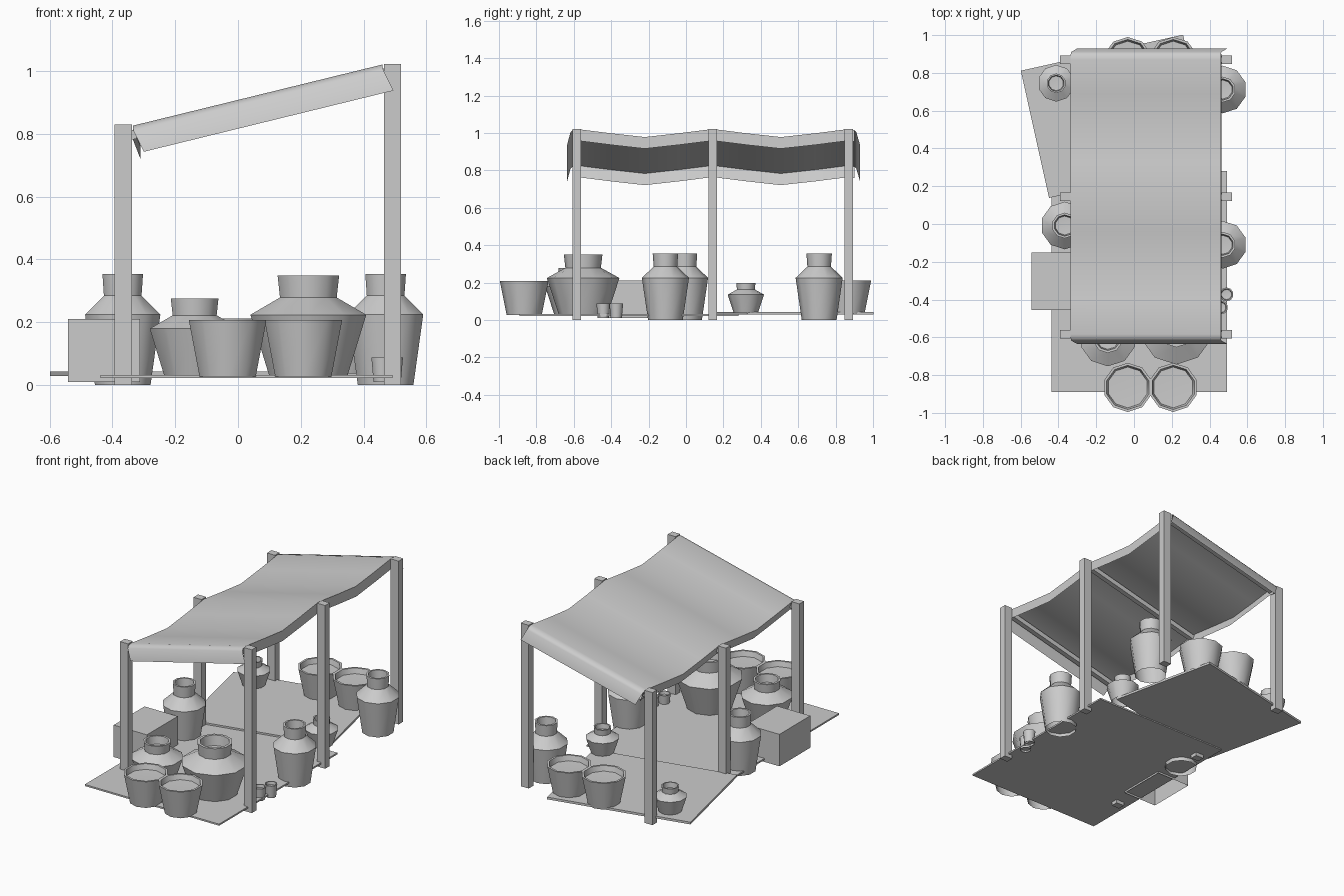
import bpy, bmesh, math
from mathutils import Matrix, Vector

if "Cube" in bpy.data.objects:
    bpy.data.objects.remove(bpy.data.objects["Cube"])


def finish(bm, name, smooth=None):
    me = bpy.data.meshes.new(name)
    bm.to_mesh(me)
    bm.free()
    ob = bpy.data.objects.new(name, me)
    bpy.context.collection.objects.link(ob)
    if smooth:
        bpy.ops.object.select_all(action='DESELECT')
        ob.select_set(True)
        bpy.context.view_layer.objects.active = ob
        bpy.ops.object.shade_smooth_by_angle(angle=math.radians(smooth))
    return ob


def box(name, center, size, axis='Z', angle=0.0, open_bottom=False):
    bm = bmesh.new()
    bmesh.ops.create_cube(bm, size=1)
    if open_bottom:
        low = [f for f in bm.faces if f.normal.z < -0.5]
        bmesh.ops.delete(bm, geom=low, context='FACES_ONLY')
    m = Matrix.Translation(center) @ Matrix.Rotation(angle, 4, axis) @ Matrix.Diagonal((*size, 1))
    bm.transform(m)
    return finish(bm, name)


def vessel(name, profile, loc, scale=1.0, sides=10):
    # ten-sided lathe: open base, shallow inside closed by a fan
    bm = bmesh.new()
    rings = []
    for r, z in profile:
        ring = []
        for i in range(sides):
            a = math.pi / 2 + math.tau * i / sides
            ring.append(bm.verts.new((r * math.cos(a), r * math.sin(a), z)))
        rings.append(ring)
    for a, b in zip(rings, rings[1:]):
        for i in range(sides):
            j = (i + 1) % sides
            bm.faces.new((a[i], a[j], b[j], b[i]))
    tip = bm.verts.new((0, 0, profile[-1][1] - 0.004))
    for i in range(sides):
        bm.faces.new((rings[-1][i], rings[-1][(i + 1) % sides], tip))
    bm.transform(Matrix.Translation(loc) @ Matrix.Scale(scale, 4))
    return finish(bm, name, 40)


def add_grid(bm, rows):
    vs = [[bm.verts.new(p) for p in row] for row in rows]
    for a, b in zip(vs, vs[1:]):
        for i in range(len(a) - 1):
            bm.faces.new((a[i], a[i + 1], b[i + 1], b[i]))


# Posts: low row on the left, tall row on the right
POST_Y = (-0.583, 0.143, 0.870)
for n, y in enumerate(POST_Y):
    for side, x, h in (("left", -0.365, 0.83), ("right", 0.492, 1.022)):
        box(f"{side}_post_{n}", (x, y, h / 2), (0.055, 0.045, h))

# Slanted beams under the cloth
SLOPE = 0.245
for n, y in enumerate(POST_Y):
    box(f"roof_beam_{n}", (0.063, y, 0.895), (0.86, 0.03, 0.03), 'Y', -math.atan(SLOPE))

# Sagging awning cloth, end flaps and short side hems
def roof(x, dz=0.0):
    return 0.826 + SLOPE * (x + 0.335) + dz


XS = (-0.335, -0.07, 0.195, 0.46)
body = [(-0.605, -0.006), (-0.583, 0.0), (-0.40, -0.023), (-0.22, -0.043), (-0.04, -0.023),
        (0.143, 0.0), (0.325, -0.023), (0.507, -0.043), (0.69, -0.023), (0.870, 0.0), (0.90, -0.006)]
rows = [[(x + 0.035, -0.635, roof(x, -0.083)) for x in XS]]
rows.append([(x + 0.003, -0.618, roof(x, -0.018)) for x in XS])
rows += [[(x, y, roof(x, dz)) for x in XS] for y, dz in body]
rows.append([(x + 0.003, 0.911, roof(x, -0.018)) for x in XS])
rows.append([(x + 0.035, 0.930, roof(x, -0.083)) for x in XS])
bm = bmesh.new()
add_grid(bm, rows)
for x, lean in ((XS[0], 0.024), (XS[-1], 0.004)):
    add_grid(bm, [[(x, y, roof(x, dz)), (x + lean, y, roof(x, dz - 0.062))] for y, dz in body])
bmesh.ops.remove_doubles(bm, verts=bm.verts, dist=0.0005)
bmesh.ops.recalc_face_normals(bm, faces=bm.faces)
finish(bm, "awning_cloth", 45)

# Ground mats and the crate
box("front_mat", (0.027, -0.305, 0.027), (0.93, 1.17, 0.010))
box("back_mat", (-0.095, 0.57, 0.036), (0.88, 0.69, 0.014), 'Z', math.radians(12.5))
box("crate", (-0.427, -0.303, 0.11), (0.23, 0.305, 0.20), open_bottom=True)

# Vessel profiles: radius, height
BUCKET = [(0.094, 0), (0.130, 0.18), (0.117, 0.18), (0.108, 0.148)]
TALL = [(0.093, 0), (0.126, 0.225), (0.063, 0.285), (0.068, 0.354), (0.056, 0.354), (0.050, 0.29)]
WIDE = [(0.130, 0), (0.194, 0.197), (0.095, 0.252), (0.103, 0.322), (0.086, 0.322), (0.078, 0.26)]
CUP = [(0.030, 0), (0.037, 0.078), (0.030, 0.078), (0.027, 0.06)]

for n, (x, y, z) in enumerate([(-0.033, -0.865, 0.027), (0.208, -0.865, 0.027),
                               (-0.033, 0.860, 0.032), (0.208, 0.860, 0.032)]):
    vessel(f"bucket_{n}", BUCKET, (x, y, z))
for n, (x, y) in enumerate([(-0.367, -0.008), (0.470, -0.110), (0.470, 0.712)]):
    vessel(f"tall_jar_{n}", TALL, (x, y, 0))
for n, (x, y, z, s) in enumerate([(0.224, -0.55, 0.027, 1.0), (-0.138, -0.603, 0.027, 0.775),
                                  (0.355, 0.32, 0.037, 0.5), (-0.412, 0.745, 0.037, 0.5)]):
    vessel(f"wide_jar_{n}", WIDE, (x, y, z), s)
for n, (x, y) in enumerate([(0.460, -0.442), (0.490, -0.373)]):
    vessel(f"cup_{n}", CUP, (x, y, 0.01))
